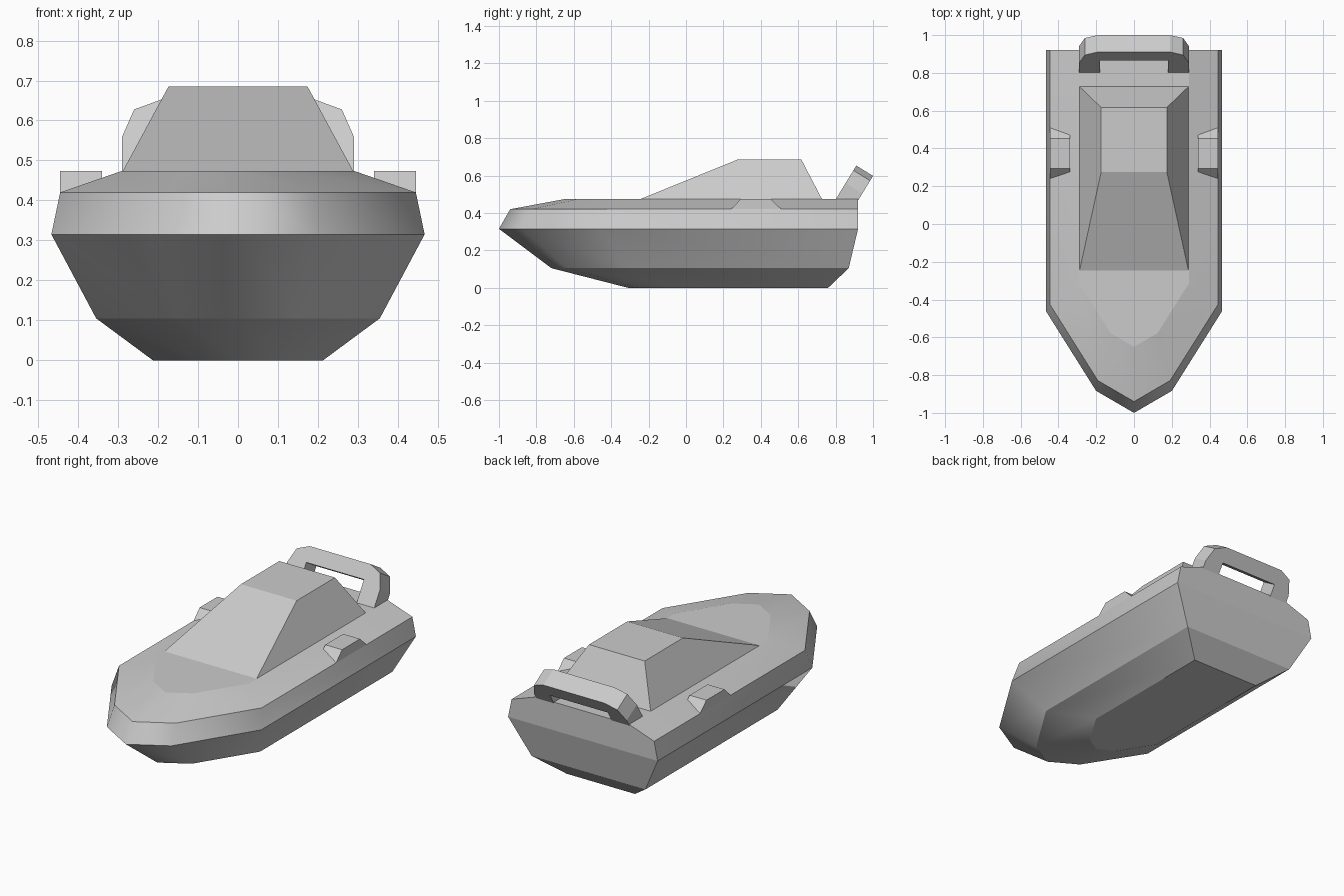
import bpy, bmesh
from mathutils import Vector

if "Cube" in bpy.data.objects:
    bpy.data.objects.remove(bpy.data.objects["Cube"])


def loft(name, rings, smooth_sides=False):
    """Skin closed rings of equal length and cap both ends."""
    bm = bmesh.new()
    loops = [[bm.verts.new(p) for p in ring] for ring in rings]
    n = len(loops[0])
    for a, b in zip(loops, loops[1:]):
        for i in range(n):
            j = (i + 1) % n
            bm.faces.new((a[i], a[j], b[j], b[i]))
    bm.faces.new(loops[0])
    bm.faces.new(loops[-1])
    bmesh.ops.recalc_face_normals(bm, faces=bm.faces)
    if smooth_sides:
        # Only the upright edges around the bow are shaded smooth
        for f in bm.faces:
            f.smooth = True
        for e in bm.edges:
            e.smooth = False
        for a, b in zip(loops, loops[1:]):
            for i in range(1, n - 1):
                bm.edges.get((a[i], b[i])).smooth = True
    mesh = bpy.data.meshes.new(name)
    bm.to_mesh(mesh)
    bm.free()
    obj = bpy.data.objects.new(name, mesh)
    bpy.context.collection.objects.link(obj)
    return obj


def hull_ring(z, w, tip, stern):
    """Boat outline: square stern, pointed five-sided bow."""
    half = [(w, stern), (w, tip + 1.156 * w), (0.43 * w, tip + 0.25 * w)]
    pts = half + [(0, tip)] + [(-x, y) for x, y in reversed(half)]
    return [(x, y, z) for x, y in pts]


def rect_ring(z, w, y0, y1):
    return [(-w, y0, z), (w, y0, z), (w, y1, z), (-w, y1, z)]


# Hull and raised deck: height, half width, bow tip, stern
levels = [(0, 0.213, -0.31, 0.76), (0.105, 0.355, -0.72, 0.87),
          (0.315, 0.467, -1.0, 0.92), (0.42, 0.445, -0.94, 0.92),
          (0.474, 0.29, -0.65, 0.92)]
loft("hull", [hull_ring(*lv) for lv in levels], smooth_sides=True)

# Cabin with raked windscreen
loft("cabin", [rect_ring(0.474, 0.288, -0.245, 0.727),
               rect_ring(0.685, 0.174, 0.275, 0.617)])

# Side blocks on the gunwales
block = [(0.24, 0.42), (0.51, 0.42), (0.453, 0.474), (0.293, 0.474)]
for side, label in ((1, "right"), (-1, "left")):
    loft("side_block_" + label,
         [[(side * x, y, z) for y, z in block] for x in (0.34, 0.445)])

# Tilted stern arch: (x, distance up the slope)
half = [(0.18, 0.0), (0.29, 0.0), (0.29, 0.10), (0.26, 0.18), (0.19, 0.21)]
arch = half + [(-x, s) for x, s in reversed(half)] + [(-0.18, 0.125), (0.18, 0.125)]
up = Vector((0, 0.522, 0.853))
back = Vector((0, 0.0895, -0.055))
base = Vector((0, 0.801, 0.474))
loft("stern_arch", [[base + Vector((x, 0, 0)) + up * s + back * k for x, s in arch]
                    for k in (0, 1)])
